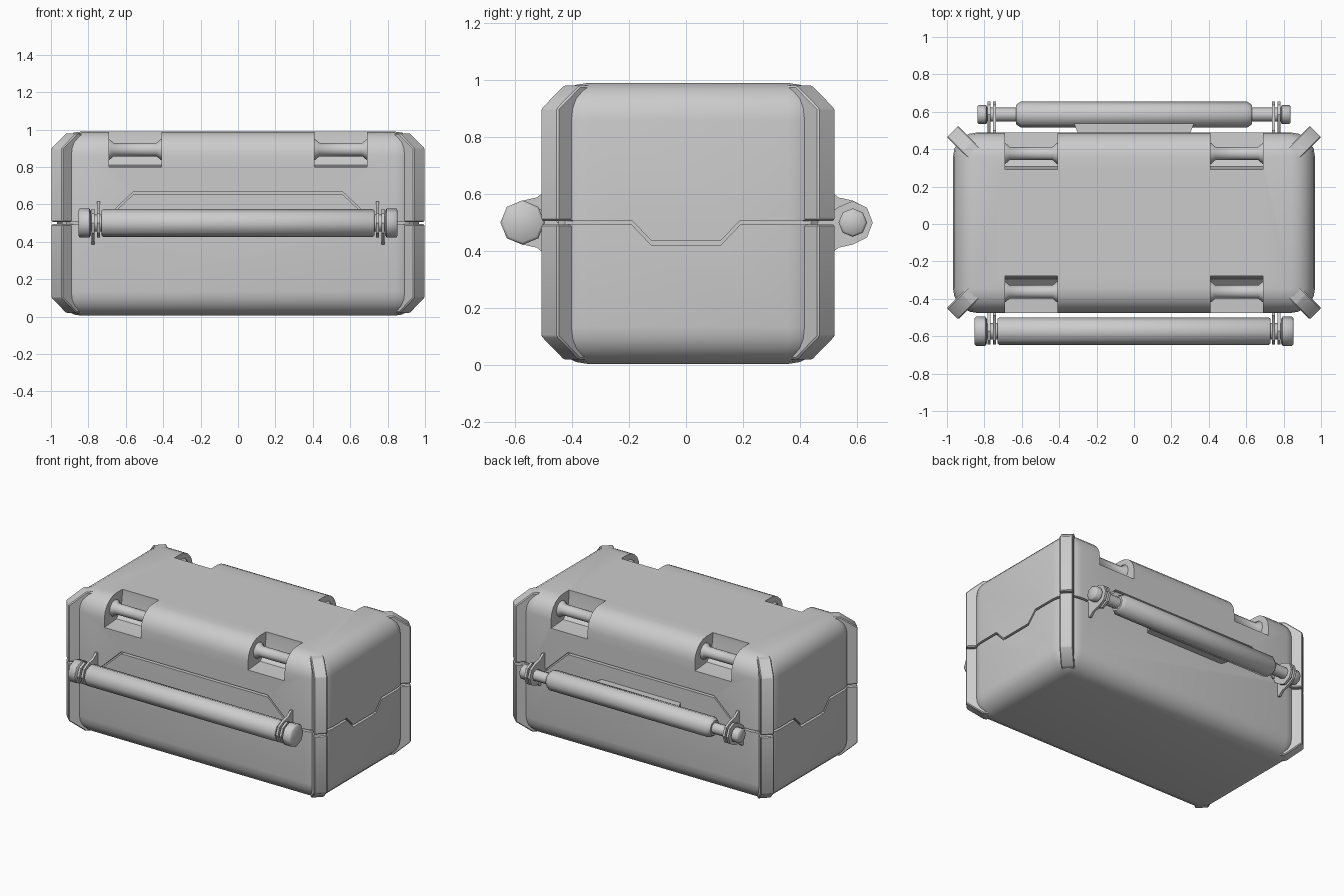
import bpy, bmesh, math
from mathutils import Vector, Matrix

if "Cube" in bpy.data.objects:
    bpy.data.objects.remove(bpy.data.objects["Cube"])

YC = 0.007  # depth centre of the case body


def make(name, bm, angle=35, shade=True):
    bmesh.ops.recalc_face_normals(bm, faces=bm.faces[:])
    me = bpy.data.meshes.new(name)
    bm.to_mesh(me)
    bm.free()
    ob = bpy.data.objects.new(name, me)
    bpy.context.collection.objects.link(ob)
    if shade:
        smooth(ob, angle)
    return ob


def smooth(ob, angle=35):
    bpy.ops.object.select_all(action='DESELECT')
    ob.select_set(True)
    bpy.context.view_layer.objects.active = ob
    bpy.ops.object.shade_smooth_by_angle(angle=math.radians(angle))


def prism(name, pts, axis, a, b, bevel=0.0, matrix=None, shade=True):
    """Extrude a (u, z) profile along x or y from a to b."""
    bm = bmesh.new()
    pos = (lambda u, z, t: (t, u, z)) if axis == 'x' else (lambda u, z, t: (u, t, z))
    lo = [bm.verts.new(pos(u, z, a)) for u, z in pts]
    hi = [bm.verts.new(pos(u, z, b)) for u, z in pts]
    n = len(pts)
    bm.faces.new(lo)
    bm.faces.new(hi)
    for i in range(n):
        j = (i + 1) % n
        bm.faces.new((lo[i], lo[j], hi[j], hi[i]))
    bmesh.ops.recalc_face_normals(bm, faces=bm.faces[:])
    if bevel:
        bmesh.ops.bevel(bm, geom=bm.edges[:], offset=bevel, segments=1, affect='EDGES')
    if matrix:
        bmesh.ops.transform(bm, matrix=matrix, verts=bm.verts[:])
    return make(name, bm, 30, shade)


def lathe(name, prof, y, z, sides=8):
    """Turn an (x, radius) profile around a line parallel to x."""
    bm = bmesh.new()
    rings = []
    for x, r in prof:
        rings.append([bm.verts.new((x, y + r * math.cos(2 * math.pi * k / sides),
                                    z + r * math.sin(2 * math.pi * k / sides)))
                      for k in range(sides)])
    for p, q in zip(rings, rings[1:]):
        for k in range(sides):
            m = (k + 1) % sides
            bm.faces.new((p[k], p[m], q[m], q[k]))
    bm.faces.new(rings[0])
    bm.faces.new(rings[-1])
    return make(name, bm, 50)


def cut(ob, cutter):
    mod = ob.modifiers.new('cut', 'BOOLEAN')
    mod.operation = 'DIFFERENCE'
    mod.solver = 'EXACT'
    mod.object = cutter
    bpy.context.view_layer.objects.active = ob
    bpy.ops.object.modifier_apply(modifier=mod.name)
    bpy.data.objects.remove(cutter)


def ribbon(line, half):
    return [(u, z - half) for u, z in line] + [(u, z + half) for u, z in reversed(line)]


def mirrored(prof):
    return [(-x, r) for x, r in reversed(prof)] + prof


# Rounded case body
bm = bmesh.new()
bmesh.ops.create_cube(bm, size=1)
bmesh.ops.transform(bm, verts=bm.verts[:],
                    matrix=Matrix.Translation((0, YC, 0.497)) @ Matrix.Diagonal((1.935, 0.965, 0.985, 1)))
bmesh.ops.bevel(bm, geom=bm.edges[:], offset=0.13, segments=5, profile=0.5, affect='EDGES')
case = make('case_body', bm, shade=False)

# Stepped seam between base and lid
front_line = [(-1.1, .5), (-.73, .5), (-.56, .66), (.56, .66), (.73, .5), (1.1, .5)]
side_line = [(-.62, .5), (-.19, .5), (-.12, .427), (.12, .427), (.19, .5), (.62, .5)]
for s in (-1, 1):
    a, b = sorted((YC + s * 0.455, YC + s * 0.6))
    cut(case, prism('seam_cutter', ribbon(front_line, .007), 'y', a, b, shade=False))
    a, b = sorted((s * 0.94, s * 1.1))
    cut(case, prism('seam_cutter', ribbon(side_line, .0075), 'x', a, b, shade=False))

# Notches in the lid edges, each with a pin
notch = [(.62, .8), (.475, .8), (.35, .81), (.30, .86), (.285, .96), (.285, 1.1), (.62, 1.1)]
for sy in (-1, 1):
    for sx in (-1, 1):
        a, b = sorted((sx * 0.41, sx * 0.69))
        pts = [(YC + sy * u, z) for u, z in notch]
        cut(case, prism('notch_cutter', pts, 'x', a, b, shade=False))
        c = sx * 0.55
        lathe('notch_pin', [(c - .15, .055), (c - .137, .055), (c - .115, .036),
                            (c + .115, .036), (c + .137, .055), (c + .15, .055)],
              YC + sy * 0.37, 0.893, 12)
smooth(case)

# Diagonal corner guards, lower and upper halves
guard = [(0, .506), (0, .9), (-.11, .98), (-.26, .98), (-.26, .506)]
for sx in (-1, 1):
    for sy in (-1, 1):
        m = (Matrix.Translation((sx * 0.97, YC + sy * 0.487, 0))
             @ Matrix.Rotation(math.atan2(sy, sx), 4, 'Z'))
        prism('upper_corner_guard', guard, 'y', -.043, .043, .006, m)
        prism('lower_corner_guard', [(u, 1 - z) for u, z in guard], 'y', -.043, .043, .006, m)

# Front latch bar: thick tube, thin axle, end caps
FY, BY = -0.573, 0.585
lathe('front_bar', mirrored([(.72, .074), (.73, .066)]), FY, 0.5)
lathe('front_axle', mirrored([(.82, .045)]), FY, 0.5)
for s in (-1, 1):
    lathe('front_bar_cap', [(s * .787, .066), (s * .795, .078), (s * .845, .078), (s * .853, .068)], FY, 0.5)

# Back hinge bar: tube with tapered shoulders, axle and small ends
lathe('back_bar', mirrored([(.605, .07), (.63, .052)]), BY, 0.5)
lathe('back_axle', mirrored([(.72, .038), (.82, .038)]), BY, 0.5)
for s in (-1, 1):
    lathe('back_bar_end', [(s * .785, .04), (s * .79, .05), (s * .83, .05), (s * .838, .042)], BY, 0.5)

# Block joining the back bar to the case
bm = bmesh.new()
vs = [[bm.verts.new((x, y, z)) for x, y in ((-.29, .46), (.29, .46), (.33, .56), (-.33, .56))]
      for z in (.45, .55)]
bm.faces.new(vs[0])
bm.faces.new(vs[1])
for i in range(4):
    j = (i + 1) % 4
    bm.faces.new((vs[0][i], vs[0][j], vs[1][j], vs[1][i]))
make('back_bar_block', bm)

# Thin lug plates: inner pair rises to the lid, outer pair drops to the base
lug = [(.07, 0), (.05, .052), (0, .077), (-.05, .088), (-.085, .115), (-.125, .115),
       (-.125, .0), (-.05, -.055), (0, -.076), (.05, -.052)]
for side, y in ((-1, FY), (1, BY)):
    for s in (-1, 1):
        for x, up in ((.746, 1), (.774, -1)):
            pts = [(y + side * u, .5 + up * z) for u, z in lug]
            prism('lug_plate', pts, 'x', s * x - .008, s * x + .008)
